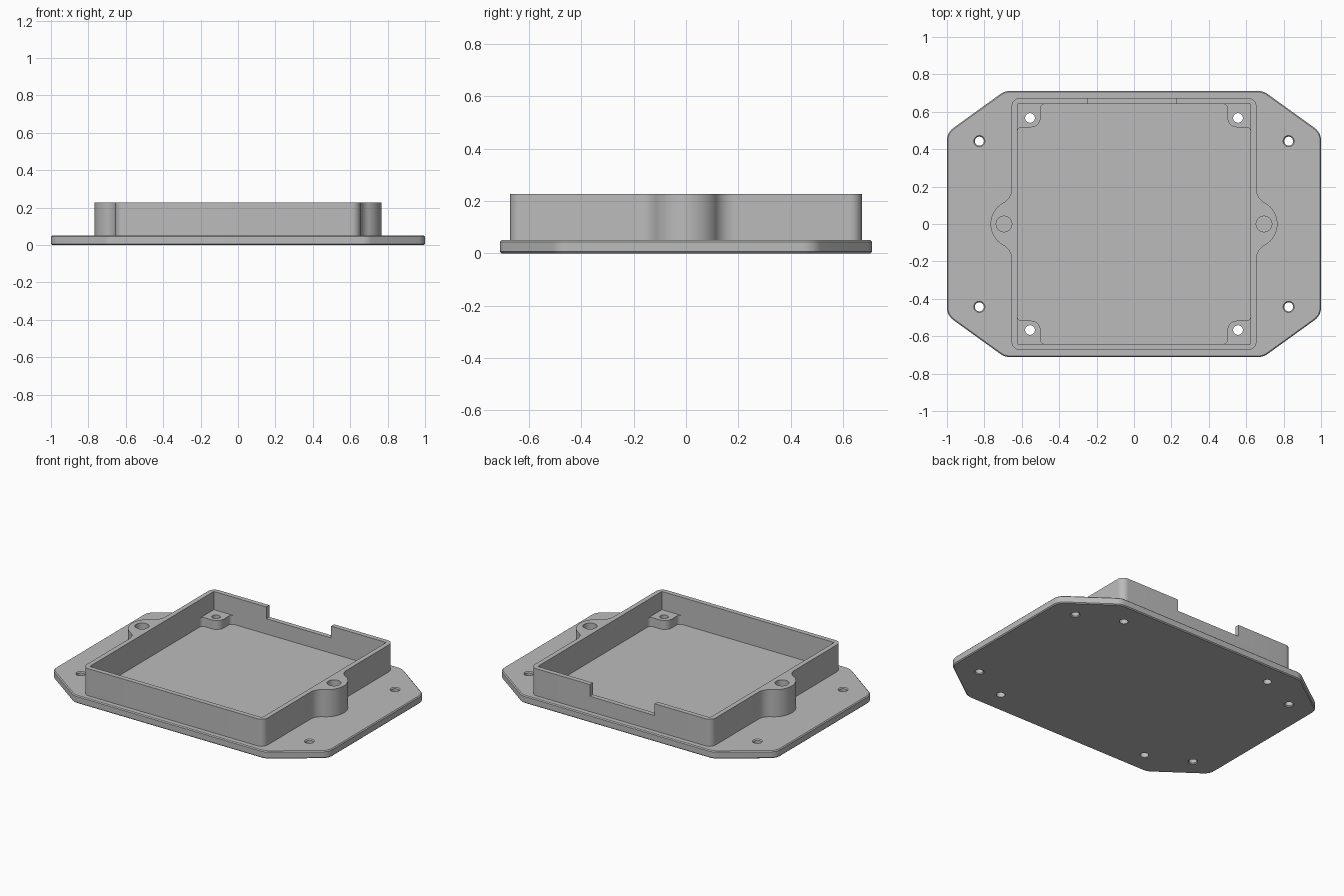
import bpy, bmesh, math
from mathutils import Vector

cube = bpy.data.objects.get("Cube")
if cube:
    bpy.data.objects.remove(cube, do_unlink=True)

grey = bpy.data.materials.new("plain grey")
grey.use_nodes = True
grey.diffuse_color = (0.5, 0.5, 0.5, 1)
grey.node_tree.nodes["Principled BSDF"].inputs["Base Color"].default_value = grey.diffuse_color

PLATE_TOP, WALL_TOP, SINK = 0.05, 0.227, 0.04
HALF_X, HALF_Y, THICK = 0.655, 0.673, 0.031
SIGNS = [(sx, sy) for sx in (-1, 1) for sy in (-1, 1)]


def arc(cx, cy, r, start, end, n=12):
    """Points on an arc, angles in degrees."""
    angles = [math.radians(start + (end - start) * i / n) for i in range(n + 1)]
    return [(cx + r * math.cos(a), cy + r * math.sin(a)) for a in angles]


def rounded(corners, n=8):
    """Outline from (x, y, radius) corners, each one filleted."""
    out = []
    for i, (x, y, r) in enumerate(corners):
        p = Vector((x, y))
        if r == 0:
            out.append((x, y))
            continue
        a = (Vector(corners[i - 1][:2]) - p).normalized()
        b = (Vector(corners[(i + 1) % len(corners)][:2]) - p).normalized()
        half = a.angle(b) / 2
        centre = p + (a + b).normalized() * r / math.sin(half)
        reach = r / math.tan(half)
        u, v = p + a * reach - centre, p + b * reach - centre
        sweep = math.pi - 2 * half
        for k in range(n + 1):
            t = k / n
            d = u * math.sin((1 - t) * sweep) + v * math.sin(t * sweep)
            out.append(tuple(centre + d / math.sin(sweep)))
    return out


def prism(name, outline, z0, z1):
    bm = bmesh.new()
    verts = [bm.verts.new((x, y, z0)) for x, y in outline]
    bmesh.ops.remove_doubles(bm, verts=verts, dist=1e-5)
    face = bm.faces.new(list(bm.verts))
    ext = bmesh.ops.extrude_face_region(bm, geom=[face], use_keep_orig=True)
    top = [v for v in ext["geom"] if isinstance(v, bmesh.types.BMVert)]
    bmesh.ops.translate(bm, verts=top, vec=(0, 0, z1 - z0))
    bmesh.ops.recalc_face_normals(bm, faces=bm.faces)
    mesh = bpy.data.meshes.new(name)
    bm.to_mesh(mesh)
    bm.free()
    mesh.materials.append(grey)
    obj = bpy.data.objects.new(name, mesh)
    bpy.context.collection.objects.link(obj)
    return obj


def apply(obj, mod):
    bpy.context.view_layer.objects.active = obj
    bpy.ops.object.modifier_apply(modifier=mod.name)


def cut(obj, outline, z0, z1):
    cutter = prism("cutter", outline, z0, z1)
    cutter.hide_render = True
    mod = obj.modifiers.new("cut", "BOOLEAN")
    mod.operation, mod.solver, mod.object = "DIFFERENCE", "EXACT", cutter
    apply(obj, mod)
    bpy.data.objects.remove(cutter, do_unlink=True)


def hole(obj, x, y, r, z0=-0.1, z1=0.4):
    cut(obj, arc(x, y, r, 0, 360, 32), z0, z1)


def smooth(obj):
    obj.data.shade_smooth()
    obj.data.set_sharp_from_angle(angle=math.radians(30))


# Base plate: clipped rounded corners, chamfered rim and mounting holes
quarter = [(1, 0.489, 0.08), (0.692, 0.711, 0.08)]
corners = quarter + [(-x, y, r) for x, y, r in reversed(quarter)]
corners += [(-x, -y, r) for x, y, r in corners]
plate = prism("base_plate", rounded(corners), 0, PLATE_TOP)
for sx, sy in SIGNS:
    hole(plate, sx * 0.827, sy * 0.443, 0.024)
bevel = plate.modifiers.new("chamfer", "BEVEL")
bevel.width, bevel.segments = 0.006, 1
bevel.limit_method, bevel.angle_limit = "ANGLE", math.radians(40)
bevel.use_clamp_overlap = False
apply(plate, bevel)
for sx, sy in SIGNS:
    hole(plate, sx * 0.556, sy * 0.567, 0.026)
smooth(plate)

# Wall frame: rounded box with a filleted screw ear on each side
ear_x, ear_r, fillet, corner = 0.637, 0.13, 0.08, 0.045
fx = HALF_X + fillet
fy = math.sqrt((ear_r + fillet) ** 2 - (fx - ear_x) ** 2)
blend = math.degrees(math.atan2(fy, fx - ear_x))
cx, cy = HALF_X - corner, HALF_Y - corner
side = (arc(cx, -cy, corner, -90, 0)
        + arc(fx, -fy, fillet, 180, 180 - blend)
        + arc(ear_x, 0, ear_r, -blend, blend, 32)
        + arc(fx, fy, fillet, 180 + blend, 180)
        + arc(cx, cy, corner, 0, 90))
wall = prism("wall_frame", side + [(-x, -y) for x, y in side], SINK, WALL_TOP)
ix, iy = HALF_X - THICK, HALF_Y - THICK
cut(wall, [(-ix, -iy), (ix, -iy), (ix, iy), (-ix, iy)], 0, 0.4)
for s in (-1, 1):
    hole(wall, s * 0.695, 0, 0.042, PLATE_TOP - 0.02)

# Cable notch in the back wall
cut(wall, [(-0.245, 0.6), (0.225, 0.6), (0.225, 0.8), (-0.245, 0.8)], 0.15, 0.4)
smooth(wall)

# Corner bosses with through holes, flared into the walls
bx, by, flare, sunk = 0.5, 0.517, 0.025, 0.012
boss = [(ix + sunk, iy + sunk, 0), (bx - flare, iy + sunk, 0), (bx - flare, iy, 0),
        (bx, iy, flare), (bx, by, 0.05), (ix, by, flare),
        (ix, by - flare, 0), (ix + sunk, by - flare, 0)]
for sx, sy in SIGNS:
    name = f"{'back' if sy > 0 else 'front'}_{'left' if sx > 0 else 'right'}_boss"
    obj = prism(name, [(sx * x, sy * y) for x, y in rounded(boss)], SINK, 0.108)
    hole(obj, sx * 0.556, sy * 0.567, 0.026)
    smooth(obj)
